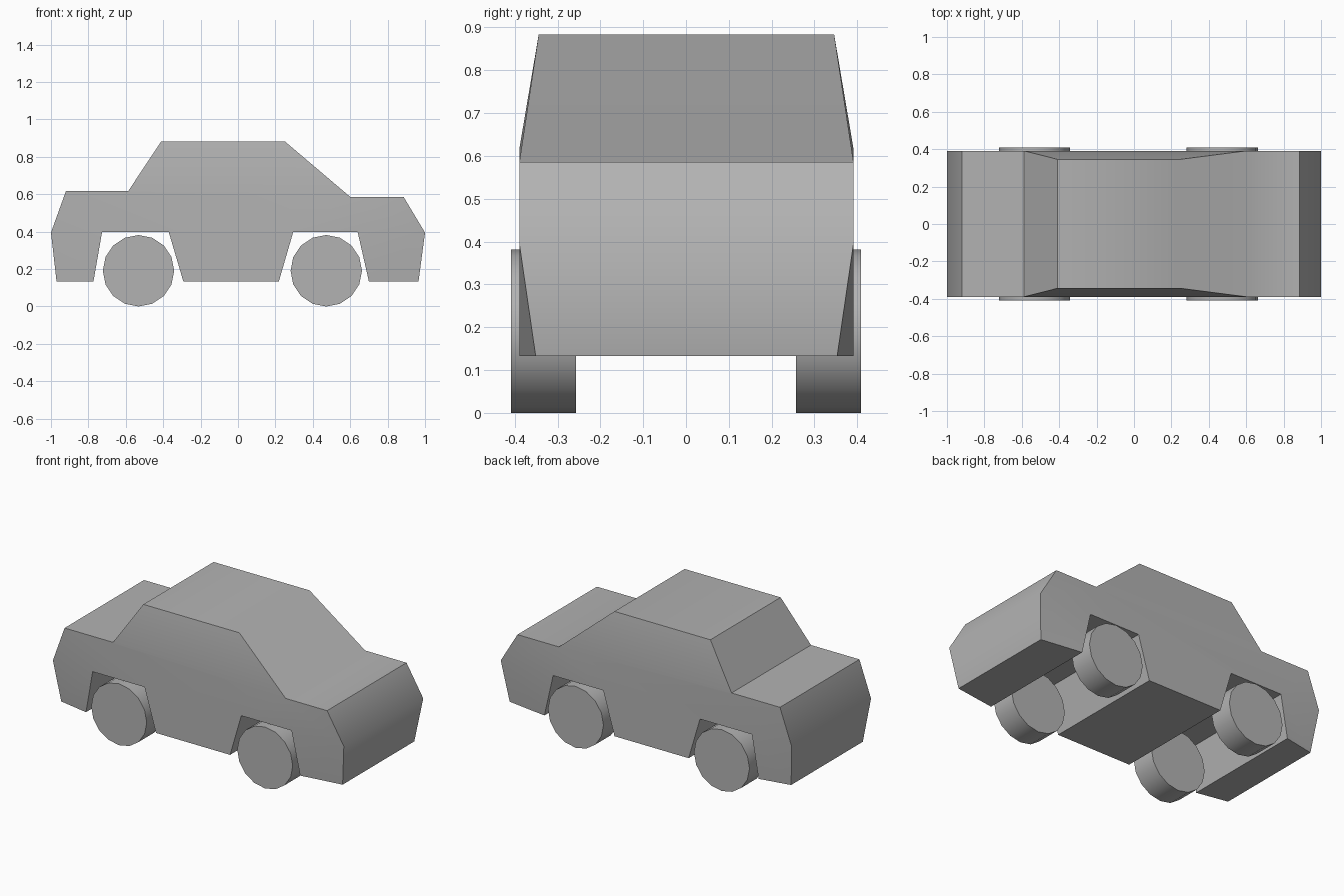
import bpy, bmesh
from math import pi, radians

if "Cube" in bpy.data.objects:
    bpy.data.objects.remove(bpy.data.objects["Cube"])

# Mid-dark grey shared by all parts
grey = bpy.data.materials.new("dark_grey")
grey.diffuse_color = (0.45, 0.45, 0.45, 1)
grey.use_nodes = True
grey.node_tree.nodes["Principled BSDF"].inputs["Base Color"].default_value = grey.diffuse_color


def finish(obj):
    # Soften shallow bends, keep strong corners crisp
    obj.data.materials.append(grey)
    bpy.ops.object.select_all(action='DESELECT')
    obj.select_set(True)
    bpy.context.view_layer.objects.active = obj
    bpy.ops.object.shade_smooth_by_angle(angle=radians(45))


# Body outline (x, z, half width), clockwise from the rear bottom corner
W = 0.39
outline = [
    (-0.97, 0.133, 0.352), (-1.0, 0.395, W), (-0.92, 0.617, W), (-0.587, 0.617, W),
    (-0.41, 0.883, 0.345), (0.25, 0.883, 0.345), (0.6, 0.586, W), (0.885, 0.586, W),
    (1.0, 0.395, W), (0.965, 0.133, 0.352), (0.70, 0.133, W), (0.64, 0.397, W),
    (0.295, 0.397, W), (0.218, 0.133, W), (-0.292, 0.133, W), (-0.37, 0.397, W),
    (-0.727, 0.397, W), (-0.773, 0.133, W),
]
# Side panels: cabin, waist, rear bumper, sill, front bumper
panels = [(3, 4, 5, 6), (1, 2, 3, 6, 7, 8, 11, 12, 15, 16),
          (0, 1, 16, 17), (12, 13, 14, 15), (8, 9, 10, 11)]

bm = bmesh.new()
left, right = [[bm.verts.new((x, s * w + 0.001, z)) for x, z, w in outline] for s in (-1, 1)]
n = len(outline)
for i in range(n):
    j = (i + 1) % n
    bm.faces.new((left[i], left[j], right[j], right[i]))
for side in (left, right):
    for panel in panels:
        bm.faces.new([side[i] for i in panel])
bmesh.ops.recalc_face_normals(bm, faces=bm.faces)
mesh = bpy.data.meshes.new("car_body")
bm.to_mesh(mesh)
bm.free()
body = bpy.data.objects.new("car_body", mesh)
bpy.context.collection.objects.link(body)
finish(body)

# Four 16-sided wheels
for end, x in (("rear", -0.532), ("front", 0.472)):
    for side, s in (("right", -1), ("left", 1)):
        bpy.ops.mesh.primitive_cylinder_add(
            vertices=16, radius=0.191, depth=0.152,
            location=(x, s * 0.333, 0.191), rotation=(pi / 2, 0, 0))
        wheel = bpy.context.object
        wheel.name = f"{end}_{side}_wheel"
        finish(wheel)
